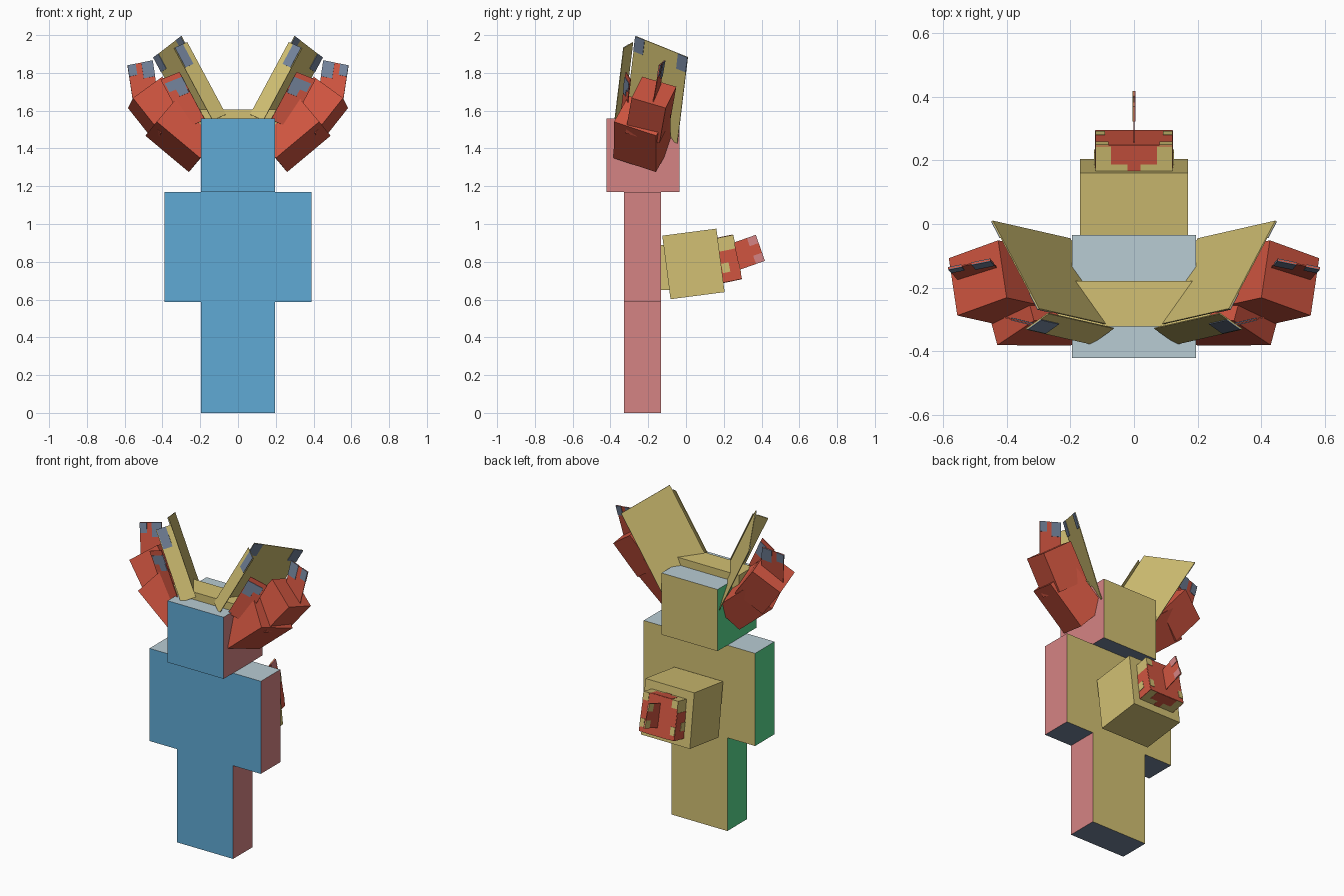
import bpy, bmesh, math
from mathutils import Vector as V

cube = bpy.data.objects.get("Cube")
if cube:
    bpy.data.objects.remove(cube, do_unlink=True)


# Materials
def material(name, hexcode):
    rgb = [int(hexcode[i:i + 2], 16) / 255 for i in (0, 2, 4)]
    lin = [c / 12.92 if c < 0.04045 else ((c + 0.055) / 1.055) ** 2.4 for c in rgb]
    m = bpy.data.materials.new(name)
    m.use_nodes = True
    m.diffuse_color = (*lin, 1)
    m.node_tree.nodes["Principled BSDF"].inputs["Base Color"].default_value = (*lin, 1)
    return m


BLUE = material("front blue", "60AAD5")
PINK = material("side pink", "D58383")
GREEN = material("side green", "58D88E")
KHAKI = material("khaki", "D2C073")
PALE = material("top pale blue", "B8CCD4")
SLATE = material("slate", "74849C")
RED = material("red", "D05540")


# Box spanned by three edge vectors from one corner
def block(name, corner, a, b, c, mats, rule=None, mirror=1):
    corner, a, b, c = V(corner), V(a), V(b), V(c)
    bm = bmesh.new()
    bmesh.ops.create_cube(bm, size=1)
    for v in bm.verts:
        p = corner + a * (v.co.x + .5) + b * (v.co.y + .5) + c * (v.co.z + .5)
        p.x *= mirror
        v.co = p
    bmesh.ops.recalc_face_normals(bm, faces=bm.faces)
    bm.normal_update()
    if rule:
        for f in bm.faces:
            f.material_index = rule(f.normal)
    me = bpy.data.meshes.new(name)
    bm.to_mesh(me)
    bm.free()
    for m in mats:
        me.materials.append(m)
    ob = bpy.data.objects.new(name, me)
    bpy.context.collection.objects.link(ob)
    return ob


# Thin sheet centred on the plane of a and b
def sheet(name, corner, a, b, mat, mirror=1, t=0.004):
    n = V(a).cross(V(b)).normalized() * t
    return block(name, V(corner) - n / 2, a, b, n, [mat], mirror=mirror)


# Body: each direction has its own colour
def by_direction(n):
    if abs(n.z) > .5:
        return 4 if n.z > 0 else 5
    if abs(n.x) > .5:
        return 1 if n.x > 0 else 3
    return 0 if n.y < 0 else 2


SIDES = [BLUE, PINK, KHAKI, GREEN, PALE, SLATE]
for name, hx, y0, y1, z0, z1 in (("legs", .195, -.327, -.133, 0, .587),
                                 ("torso", .388, -.327, -.133, .587, 1.17),
                                 ("head", .195, -.422, -.035, 1.17, 1.558)):
    block(name, (-hx, y0, z0), (2 * hx, 0, 0), (0, y1 - y0, 0), (0, 0, z1 - z0),
          SIDES, by_direction)

# Band across the top of the head
block("head_band", (-.243, -.323, 1.5), (.486, 0, 0), (0, .143, 0), (0, 0, .105), [KHAKI])

# Ears, left then right
for s, side in ((1, "left"), (-1, "right")):
    # Large inner panel
    A, B = V((.446, .01, 1.883)), V((.30, -.267, 1.995))
    u = (A - B).normalized()
    d = V((-.473, -.112, -.875))
    d = (d - u * d.dot(u)).normalized()
    n = u.cross(d).normalized()
    sheet(side + "_ear_panel", B, u * .332, d * .52, KHAKI, s)
    for i, k in enumerate((0, .272)):
        sheet(f"{side}_ear_panel_spot_{i}", B + u * k - n * .003, u * .06, d * .09, SLATE, s)
    # Narrow front rim, folded outward
    C = V((.34, -.331, 1.931))
    sheet(side + "_ear_rim", C, n * .092, d * .437, KHAKI, s)
    sheet(side + "_ear_rim_spot", C - u * .003 + n * .005, n * .055, d * .12, SLATE, s)

    # Lower red block
    e1 = V((.247, .918, -.305)).normalized()
    e2 = V((.78, .065, .62))
    e2 = (e2 - e1 * e2.dot(e1)).normalized()
    w = e2.cross(e1).normalized()
    block(side + "_ear_lower_block", (.20, -.383, 1.349), e1 * .243, e2 * .3, w * .195,
          [RED], mirror=s)

    # Upper red block
    e1 = V((.14, .947, -.279)).normalized()
    e2 = V((.62, .165, .77))
    e2 = (e2 - e1 * e2.dot(e1)).normalized()
    w = e2.cross(e1).normalized()
    block(side + "_ear_upper_block", V((.556, -.288, 1.667)) - e2 * .24, e1 * .19, e2 * .24,
          w * .2, [RED], mirror=s)

    # Upright tip on the upper block
    J1, J2 = V((.585, -.14, 1.84)), V((.452, -.113, 1.866))
    a, b = J2 - J1, V((-.03, -.035, -.2))
    sheet(side + "_ear_tip", J1, a, b, RED, s)
    for i, (k, wd, h) in enumerate(((0, .32, .3), (.55, .45, .42))):
        sheet(f"{side}_ear_tip_spot_{i}", J1 + a * k, a * wd, b * h, SLATE, s, .009)

    # Front flap
    L, a, b = V((.31, -.318, 1.805)), V((.10, .025, -.04)), d * .29
    sheet(side + "_ear_flap", L, a, b, RED, s)
    sheet(side + "_ear_flap_spot_upper", L + b * .1, a * .9, b * .18, SLATE, s, .009)
    sheet(side + "_ear_flap_spot_lower", L + b * .26 + a * .05, a * .5, b * .16, SLATE, s, .009)


# Tail
def tilt(deg):
    t = math.radians(deg)
    return V((0, math.cos(t), math.sin(t))), V((0, -math.sin(t), math.cos(t)))


X = V((1, 0, 0))
block("tail_base", (-.121, -.14, .65), X * .242, (0, .1, 0), (0, 0, .24), [KHAKI])
u, v = tilt(7.4)
block("tail_middle", (-.17, -.082, .602), X * .34, u * .289, v * .339, [KHAKI])

u, v = tilt(11.6)
end = V((-.121, .294, .709))
block("tail_end", end - u * .17, X * .242, u * .17, v * .238, [KHAKI])
sheet("tail_end_back", end, X * .242, v * .238, RED)
for i, (x, h, wd, ht) in enumerate(((0, .19, .04, .048), (.202, .19, .04, .048),
                                    (0, .03, .03, .05), (.212, .03, .03, .05))):
    sheet(f"tail_end_back_spot_{i}", end + X * x + v * h, X * wd, v * ht, KHAKI, t=.009)
for name, h in (("top", .238), ("bottom", 0)):
    o = end + X * .121 + v * h
    sheet(f"tail_end_{name}_stripe", o - X * .073 - u * .06, X * .146, u * .06, RED)
    sheet(f"tail_end_{name}_streak", o - X * .021 - u * .13, X * .042, u * .13, RED)
for s, side in ((1, "left"), (-1, "right")):
    o = V((.121, end.y, end.z))
    sheet(side + "_tail_end_side", o - u * .1, u * .1, v * .165, RED, s)
    sheet(side + "_tail_end_side_spot", o - u * .09 + v * .05, u * .04, v * .05, KHAKI, s, .009)

# Tail fin on the centre line
u, v = tilt(19.5)
tip = V((0, .418, .805))
sheet("tail_fin", tip - u * .2, u * .2, v * .146, RED)
for i, h in enumerate((0, .1)):
    o = tip + v * h - u * .05
    sheet(f"tail_fin_spot_left_{i}", o + X * .003, u * .05, v * .046, PINK)
    sheet(f"tail_fin_spot_right_{i}", o - X * .003, u * .05, v * .046, KHAKI)
